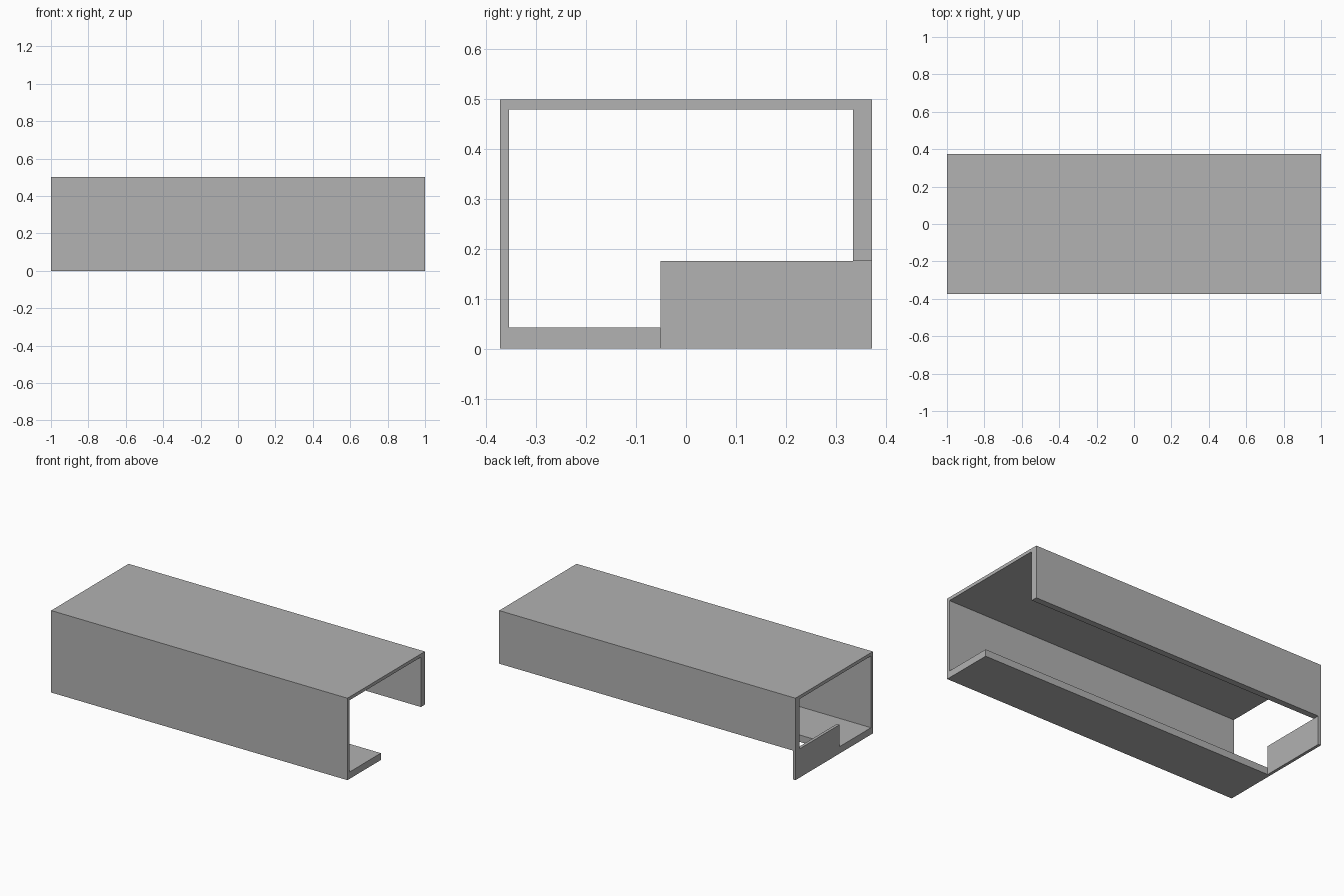
import bpy, bmesh

cube = bpy.data.objects.get("Cube")
if cube:
    bpy.data.objects.remove(cube, do_unlink=True)

# Single plain grey
grey = bpy.data.materials.new("grey")
grey.use_nodes = True
color = (0.445, 0.445, 0.445, 1)
grey.diffuse_color = color
grey.node_tree.nodes["Principled BSDF"].inputs["Base Color"].default_value = color


def extrude_profile(name, profile, x0, x1):
    """Sweep a closed (y, z) profile from x0 to x1."""
    bm = bmesh.new()
    face = bm.faces.new([bm.verts.new((x0, y, z)) for y, z in profile])
    swept = bmesh.ops.extrude_face_region(bm, geom=[face])["geom"]
    verts = [v for v in swept if isinstance(v, bmesh.types.BMVert)]
    bmesh.ops.translate(bm, verts=verts, vec=(x1 - x0, 0, 0))
    bmesh.ops.recalc_face_normals(bm, faces=bm.faces)
    mesh = bpy.data.meshes.new(name)
    bm.to_mesh(mesh)
    bm.free()
    mesh.materials.append(grey)
    obj = bpy.data.objects.new(name, mesh)
    bpy.context.collection.objects.link(obj)
    return obj


half_length, half_depth, height = 1.0, 0.373, 0.5
front_inner, back_inner = -0.355, 0.335
roof_under, floor_top = 0.48, 0.042
lip_edge, opening_top = -0.051, 0.176
plate_thickness = 0.018

# Channel: floor lip, front wall, roof and short back wall in one section
extrude_profile("channel", [
    (lip_edge, 0), (-half_depth, 0), (-half_depth, height),
    (half_depth, height), (half_depth, opening_top),
    (back_inner, opening_top), (back_inner, roof_under),
    (front_inner, roof_under), (front_inner, floor_top),
    (lip_edge, floor_top),
], -half_length, half_length)

# Low plate closing the lower back corner at the left-hand end
extrude_profile("end_plate", [
    (lip_edge, 0), (half_depth, 0),
    (half_depth, opening_top), (lip_edge, opening_top),
], -half_length, -half_length + plate_thickness)
